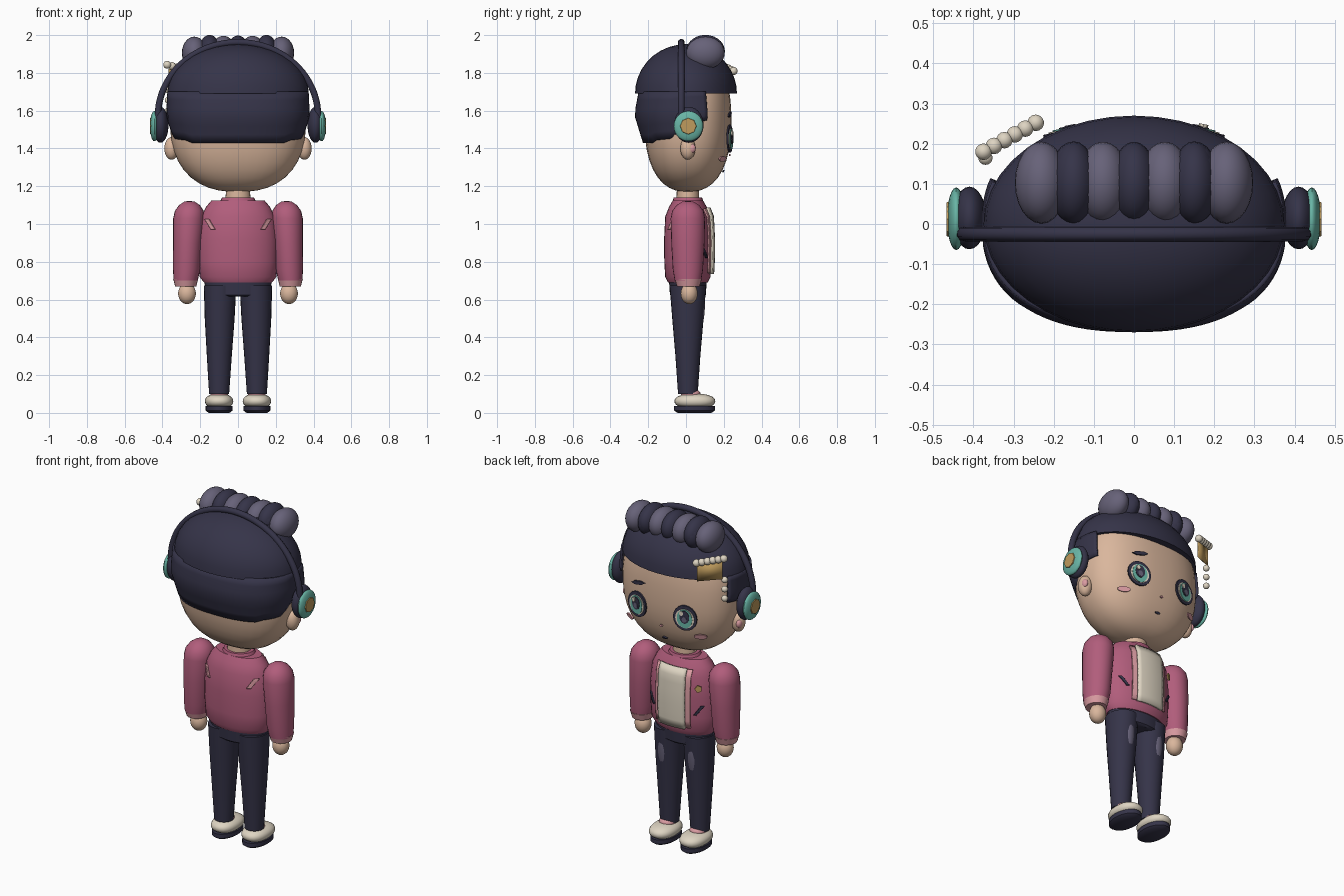
import bpy, bmesh, math
from mathutils import Matrix, Vector

if "Cube" in bpy.data.objects:
    bpy.data.objects.remove(bpy.data.objects["Cube"], do_unlink=True)


def material(name, rgb):
    m = bpy.data.materials.new(name)
    m.use_nodes = True
    m.diffuse_color = (*rgb, 1)
    m.node_tree.nodes["Principled BSDF"].inputs["Base Color"].default_value = (*rgb, 1)
    return m


NAVY = material("dark navy", (0.036, 0.034, 0.066))
GREY = material("purple grey", (0.135, 0.122, 0.19))
SKIN = material("skin", (0.70, 0.47, 0.335))
PINK = material("jacket pink", (0.44, 0.11, 0.20))
ROSE = material("light pink", (0.70, 0.33, 0.36))
CREAM = material("cream", (0.73, 0.66, 0.54))
TEAL = material("teal", (0.14, 0.46, 0.38))
GOLD = material("gold", (0.52, 0.33, 0.11))


def finish(name, bm, mat, angle=40):
    bmesh.ops.recalc_face_normals(bm, faces=bm.faces)
    me = bpy.data.meshes.new(name)
    bm.to_mesh(me)
    bm.free()
    me.materials.append(mat)
    ob = bpy.data.objects.new(name, me)
    bpy.context.collection.objects.link(ob)
    bpy.ops.object.select_all(action='DESELECT')
    ob.select_set(True)
    bpy.context.view_layer.objects.active = ob
    bpy.ops.object.shade_smooth_by_angle(angle=math.radians(angle))
    return ob


def ball(name, loc, rad, mat, p=2.0, n=24, rot=None):
    """Ellipsoid; p above 2 makes it boxier."""
    bm = bmesh.new()
    bmesh.ops.create_uvsphere(bm, u_segments=n, v_segments=n // 2 + 2, radius=1)
    for v in bm.verts:
        v.co /= sum(abs(c) ** p for c in v.co) ** (1 / p)
        v.co = Vector(c * r for c, r in zip(v.co, rad))
        if rot:
            v.co = rot @ v.co
        v.co += Vector(loc)
    return finish(name, bm, mat)


def loft(name, rings, mat, n=24, xform=None):
    """Closed stack of ellipses (x, y, z, rx, ry)."""
    bm = bmesh.new()
    loops = []
    for x, y, z, rx, ry in rings:
        loops.append([bm.verts.new((x + rx * math.cos(2 * math.pi * i / n),
                                    y + ry * math.sin(2 * math.pi * i / n), z)) for i in range(n)])
    for a, b in zip(loops, loops[1:]):
        for i in range(n):
            bm.faces.new((a[i], a[(i + 1) % n], b[(i + 1) % n], b[i]))
    bm.faces.new(loops[0][::-1])
    bm.faces.new(loops[-1])
    if xform:
        bm.transform(xform)
    return finish(name, bm, mat)


def plate(name, loc, rx, rz, mat, yaw=0.0, roll=0.0, n=20, pitch=0.0):
    """Thin disc facing +y."""
    m = (Matrix.Translation(loc) @ Matrix.Rotation(yaw, 4, 'Z') @ Matrix.Rotation(pitch, 4, 'X')
         @ Matrix.Rotation(roll, 4, 'Y') @ Matrix.Rotation(-math.pi / 2, 4, 'X'))
    return loft(name, [(0, 0, -0.004, rx, rz), (0, 0, 0.004, rx, rz)], mat, n, m)


def sheet(name, rows, mat, thick):
    bm = bmesh.new()
    vs = [[bm.verts.new(c) for c in r] for r in rows]
    for a, b in zip(vs, vs[1:]):
        for i in range(len(a) - 1):
            bm.faces.new((a[i], a[i + 1], b[i + 1], b[i]))
    ob = finish(name, bm, mat)
    mod = ob.modifiers.new("thickness", 'SOLIDIFY')
    mod.thickness, mod.offset = thick, 0
    return ob


def lookup(table, z):
    """Radii (rx, ry) of a profile at height z."""
    for (z0, a0, b0), (z1, a1, b1) in zip(table, table[1:]):
        if z <= z1:
            t = max(0, (z - z0) / (z1 - z0))
            return a0 + (a1 - a0) * t, b0 + (b1 - b0) * t
    return table[-1][1:]


SIDES = ((1, "left_"), (-1, "right_"))

# Head, neck and hair cap
ball("head", (0, 0.01, 1.55), (0.36, 0.23, 0.38), SKIN, p=2.4, n=40)
loft("neck", [(0, 0.01, 1.08, 0.07, 0.062), (0, 0.01, 1.2, 0.062, 0.058)], SKIN)
cap = [(0, 0, 1.69 + 0.262 * math.sin(a), 0.375 * math.cos(a), 0.27 * math.cos(a))
       for a in (math.radians(d) for d in (0, 10, 20, 30, 40, 50, 60, 70, 80, 87))]
loft("hair_cap", cap, NAVY, 40)

# Back hair wraps round to the sideburns, with a stepped lower edge
HAIR = [(1.43, 0.335, 0.222), (1.58, 0.374, 0.268), (1.70, 0.368, 0.245)]
EDGE = [(0, 1.43, 0), (42, 1.43, 0), (50, 1.445, 0), (75, 1.455, 0), (80, 1.50, 0), (92, 1.54, 0), (116, 1.55, 0)]
rows = []
for k in range(7):
    row = []
    for d in range(-114, 115, 4):
        low = lookup(EDGE, abs(d))[0]
        z = 1.70 + (low - 1.70) * k / 6
        rx, ry = lookup(HAIR, z)
        s, c = math.sin(math.radians(d)), math.cos(math.radians(d))
        f = (abs(s) ** 2.4 + abs(c) ** 2.4) ** (-1 / 2.4)
        row.append((rx * s * f, -ry * c * f, z))
    rows.append(row)
sheet("back_hair", rows, NAVY, 0.012)

# Rolled hair along the top
for i in range(-3, 4):
    grey = i % 2 != 0
    ball(f"hair_roll_{i + 4}", (i * 0.077, 0.103, 1.912 - 0.002 * abs(i)),
         (0.066 if grey else 0.058, 0.102, 0.086), GREY if grey else NAVY)
for s in (-1, 1):
    ball("dark_hair_roll", (s * 0.15, 0.103, 1.914), (0.058, 0.103, 0.087), NAVY)

# Headphones
cu = bpy.data.curves.new("headband", 'CURVE')
cu.dimensions, cu.bevel_depth, cu.bevel_resolution, cu.use_fill_caps = '3D', 0.018, 3, True
sp = cu.splines.new('POLY')
sp.points.add(40)
for i, pt in enumerate(sp.points):
    a = math.pi * i / 40
    pt.co = (0.424 * math.cos(a), -0.025, 1.57 + 0.392 * math.sin(a), 1)
cu.materials.append(NAVY)
band = bpy.data.objects.new("headband", cu)
bpy.context.collection.objects.link(band)
for s, side in SIDES:
    ball(side + "ear_pad", (s * 0.41, 0.015, 1.525), (0.042, 0.078, 0.095), NAVY)
    ball(side + "ear_cup", (s * 0.443, 0.013, 1.518), (0.023, 0.078, 0.08), TEAL)
    turn = Matrix.Translation((s * 0.455, 0.012, 1.518)) @ Matrix.Rotation(s * math.pi / 2, 4, 'Y')
    loft(side + "cup_badge", [(0, 0, 0, 0.046, 0.046), (0, 0, 0.012, 0.042, 0.042)], GOLD, 8, turn)
    ball(side + "ear", (s * 0.352, 0.01, 1.40), (0.038, 0.04, 0.06), SKIN)
    ball(side + "inner_ear", (s * 0.372, 0.03, 1.40), (0.016, 0.022, 0.025), ROSE)

    # Eyes and cheeks
    yaw = -s * 0.2
    for part, off, rx, rz, dz, mat in (("eye_rim", 0, 0.07, 0.074, 0, NAVY), ("eye_white", 0.003, 0.056, 0.056, -0.002, CREAM),
                                       ("iris", 0.006, 0.045, 0.055, -0.002, TEAL), ("pupil", 0.009, 0.028, 0.037, 0.008, NAVY),
                                       ("pupil_glow", 0.011, 0.014, 0.017, -0.005, GREY)):
        plate(side + part, (s * (0.157 + off * 0.2), 0.232 + off, 1.452 + dz), rx, rz, mat, yaw)
    plate(side + "eye_glint", (s * 0.157 + 0.016, 0.245, 1.48), 0.012, 0.014, CREAM, yaw, n=8)
    plate(side + "cheek", (s * 0.232, 0.193, 1.345), 0.036, 0.015, ROSE, -s * 0.5, pitch=-0.25)
plate("eyebrow", (0.152, 0.232, 1.58), 0.05, 0.012, NAVY, -0.15, 0.2, 6)
plate("nose", (0, 0.232, 1.365), 0.009, 0.007, ROSE, n=6)
plate("mouth", (0, 0.198, 1.28), 0.017, 0.007, NAVY, n=8, pitch=-0.5)

# Hair ornament: bead row, hanging beads and a gold plate
for i in range(6):
    t = i / 5
    ball(f"bead_{i + 1}", (-0.245 - 0.13 * t, 0.252 - 0.072 * t, 1.81 + 0.033 * t), (0.021,) * 3, CREAM, n=14)
for i in range(3):
    ball(f"hanging_bead_{i + 1}", (-0.37, 0.165, 1.71 - 0.055 * i), (0.018,) * 3, CREAM, n=14)
sheet("ornament_plate", [[(-0.245, 0.245, z), (-0.365, 0.18, z + 0.02)] for z in (1.80, 1.70)], GOLD, 0.008)

# Jacket body
BODY = [(0.69, 0.18, 0.105), (0.72, 0.203, 0.12), (0.80, 0.208, 0.125), (0.92, 0.21, 0.126),
        (1.04, 0.195, 0.12), (1.09, 0.17, 0.10), (1.125, 0.14, 0.08)]
loft("jacket", [(0, 0.01, z, a, b) for z, a, b in BODY], PINK, 32)
loft("collar", [(0, 0.01, 1.11, 0.10, 0.085), (0, 0.01, 1.14, 0.085, 0.075)], PINK)
loft("hips", [(0, 0.01, 0.615, 0.10, 0.085), (0, 0.01, 0.625, 0.165, 0.095),
              (0, 0.01, 0.70, 0.18, 0.10)], NAVY, 32)


def patch(name, x0, x1, z0, z1, mat, off=0.004, thick=0.008, lean=0.0, face=1):
    """Panel following the jacket surface, sheared sideways by lean."""
    rows = []
    for k in range(9):
        z = z0 + (z1 - z0) * k / 8
        rx, ry = lookup(BODY, z)
        xs = [x0 + (x1 - x0) * i / 8 + lean * k / 8 for i in range(9)]
        rows.append([(x, 0.01 + face * (ry * math.sqrt(max(0, 1 - (x / rx) ** 2)) + off), z) for x in xs])
    return sheet(name, rows, mat, thick)


patch("shirt_front", -0.085, 0.085, 0.735, 1.085, CREAM, 0.01, 0.016)
for s, side in SIDES:
    patch(side + "lapel", s * 0.085, s * 0.112, 0.74, 1.08, ROSE, 0.005)
    patch(side + "pocket_slit", s * 0.128, s * 0.142, 0.82, 0.875, NAVY, lean=s * 0.035)
    patch(side + "back_stripe", s * 0.12, s * 0.142, 0.97, 1.025, ROSE, lean=s * 0.033, face=-1)
plate("chest_pin", (-0.155, 0.105, 0.98), 0.02, 0.022, GOLD, 0.55, n=5)

for s, side in SIDES:
    # Arms and hands
    loft(side + "sleeve", [(s * x, 0.01, z, rx, ry) for x, z, rx, ry in (
        (0.277, 0.70, 0.064, 0.07), (0.272, 0.76, 0.072, 0.08), (0.267, 0.90, 0.077, 0.088),
        (0.260, 1.03, 0.083, 0.091), (0.258, 1.07, 0.076, 0.083), (0.257, 1.10, 0.055, 0.06),
        (0.257, 1.118, 0.028, 0.03), (0.257, 1.122, 0.006, 0.006))], PINK)
    loft(side + "cuff", [(s * 0.277, 0.012, 0.67, 0.056, 0.06), (s * 0.277, 0.012, 0.708, 0.066, 0.072)], ROSE)
    ball(side + "hand", (s * 0.27, 0.017, 0.632), (0.047, 0.045, 0.056), SKIN)

    # Legs with worn thigh patches
    loft(side + "leg", [(s * x, 0.01, z, rx, ry) for x, z, rx, ry in (
        (0.10, 0.10, 0.053, 0.052), (0.099, 0.30, 0.066, 0.066),
        (0.097, 0.50, 0.079, 0.083), (0.095, 0.675, 0.086, 0.097))], NAVY)
    ball(side + "thigh_patch", (s * 0.098, 0.078, 0.53), (0.03, 0.02, 0.11), GREY,
         rot=Matrix.Rotation(-0.09, 3, 'X'))

    # Feet
    ball(side + "sock", (s * 0.10, 0.025, 0.10), (0.047, 0.052, 0.028), ROSE)
    ball(side + "shoe", (s * 0.10, 0.047, 0.062), (0.075, 0.108, 0.04), CREAM, p=2.3)
    loft(side + "sole", [(s * 0.10, 0.045, 0.0, 0.055, 0.09), (s * 0.10, 0.045, 0.012, 0.071, 0.108),
                         (s * 0.10, 0.045, 0.036, 0.071, 0.108)], NAVY)
